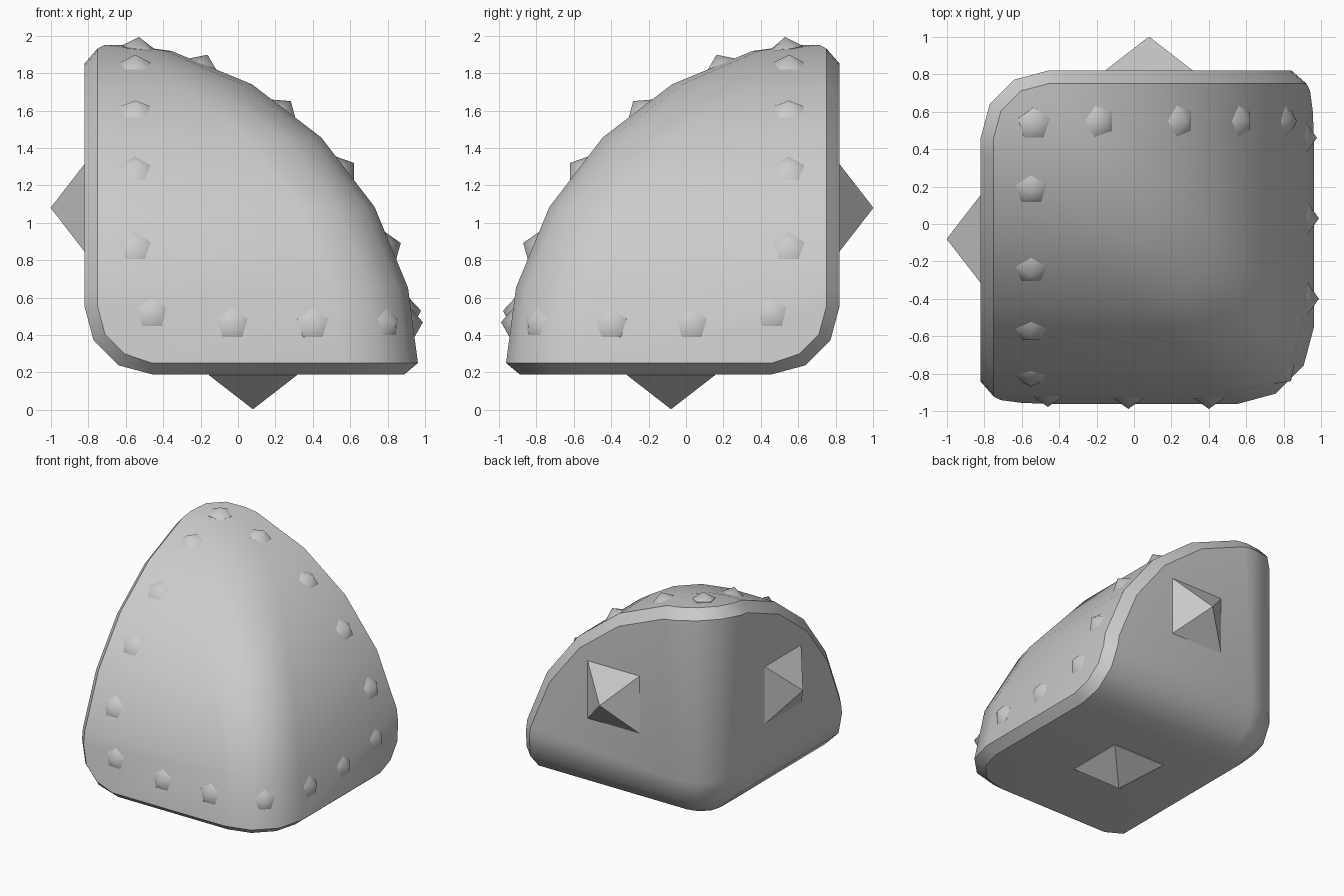
import bpy, bmesh
from math import sin, cos, radians, sqrt
from mathutils import Vector, Matrix

if "Cube" in bpy.data.objects:
    bpy.data.objects.remove(bpy.data.objects["Cube"])

# Local frame: u, v, w run from the flat-faced corner along +x, -y, +z
R, RI = 1.79, 1.71        # arc radius of the curved faces / of the flat outlines
C, CH = 0.36, 0.07        # edge fillet radius, chamfer width
ANG = [radians(a) for a in range(15, 90, 15)]


def world(u, v, w):
    return Vector((u - 0.82, 0.82 - v, w + 0.19))


def chord(rad, t):
    """Reach of the faceted arc within its first 15 degree facet."""
    return rad - 0.1317 * t


def fillet(rad):
    """Quarter round about (C, C), three segments."""
    return [(C - rad * cos(radians(a)), C - rad * sin(radians(a))) for a in (0, 30, 60, 90)]


def finish(bm, name, angle):
    bmesh.ops.recalc_face_normals(bm, faces=bm.faces[:])
    me = bpy.data.meshes.new(name)
    bm.to_mesh(me)
    bm.free()
    ob = bpy.data.objects.new(name, me)
    bpy.context.collection.objects.link(ob)
    if angle:
        me.shade_smooth()
        me.set_sharp_from_angle(angle=radians(angle))
    return ob


# Body: convex solid through its section points
pts = []


def both(u, v, w):
    pts.extend([(u, v, w), (v, u, w)])


# rounded ridge between the two curved faces, level by level
levels = [(chord(R, 0.06), 0.06)] + [(R * cos(a), R * sin(a)) for a in ANG]
for r, w in levels:
    f = min(0.41, 0.5 * r)
    both(r, C if w < 0.1 else CH, w)
    for a in (0, 30, 60, 90):
        pts.append((r - f + f * cos(radians(a)), r - f + f * sin(radians(a)), w))
# bottom outline
for a in (0, 30, 60, 90):
    pts.append((RI - C + C * cos(radians(a)), RI - C + C * sin(radians(a)), 0))
# flat side outlines
for a in ANG:
    both(0, RI * cos(a), RI * sin(a))
# ends of the three rounded edges: flat outline and chamfered rim
for rad, reach in ((C, RI), (C - CH, R)):
    for p, q in fillet(rad):
        both(p, chord(reach, q), q)
        pts.append((p, q, chord(reach, max(p, q))))
# rounded inner corner
for a in (0, 30, 60, 90):
    for b in (0, 30, 60, 90):
        ca, sa, cb, sb = (g(radians(t)) for t in (a, b) for g in (cos, sin))
        pts.append((C - C * ca * cb, C - C * sa * cb, C - C * sb))

bm = bmesh.new()
for p in pts:
    bm.verts.new(world(*p))
bmesh.ops.remove_doubles(bm, verts=bm.verts[:], dist=0.001)
bmesh.ops.convex_hull(bm, input=bm.verts[:])
bmesh.ops.delete(bm, geom=[v for v in bm.verts if not v.link_faces], context='VERTS')
bmesh.ops.dissolve_limit(bm, angle_limit=radians(1), verts=bm.verts[:], edges=bm.edges[:])
finish(bm, "body", 35)


def spike(name, base, n, sides, radius, height, spin, angle):
    """Pointed cone standing on base along n, sunk slightly into the body."""
    n = Vector(n).normalized()
    up = Vector((0, 0, 1)) if abs(n.z) < 0.99 else Vector((0, 1, 0))
    x = up.cross(n).normalized()
    y = n.cross(x)
    m = Matrix((x, y, n)).transposed().to_4x4()
    m.translation = base
    bm = bmesh.new()
    step = radians(360 / sides)
    ring = [Vector((radius * cos(radians(spin) + i * step),
                    radius * sin(radians(spin) + i * step), 0)) for i in range(sides)]
    low = [bm.verts.new(m @ (p - Vector((0, 0, 0.02)))) for p in ring]
    rim = [bm.verts.new(m @ p) for p in ring]
    tip = bm.verts.new(m @ Vector((0, 0, height)))
    bm.faces.new(low)
    for i in range(sides):
        j = (i + 1) % sides
        bm.faces.new((low[i], low[j], rim[j], rim[i]))
        bm.faces.new((rim[i], rim[j], tip))
    finish(bm, name, angle)


# Square pyramids on the three flat faces
for name, base, n in (("left_pyramid", (-0.82, -0.08, 1.08), (-1, 0, 0)),
                      ("back_pyramid", (0.08, 0.82, 1.08), (0, 1, 0)),
                      ("bottom_pyramid", (0.08, -0.08, 0.185), (0, 0, -1))):
    spike(name, Vector(base), n, 4, 0.235 * sqrt(2), 0.182, 45, 0)


# Five-sided studs around the rims of both curved faces
def stud(name, base, n):
    spike(name, base, n, 5, 0.09, 0.057, 90, 45)


columns = [(0.27, w) for w in (1.655, 1.415, 1.095, 0.68)]
rows = [(0.36, 0.33), (0.79, 0.27), (1.22, 0.27)]
for i, (s, w) in enumerate(columns + rows):
    q = sqrt(1.773 ** 2 - w * w)
    stud(f"front_stud_{i}", world(s, q, w), (0, -q, w))
    stud(f"right_stud_{i}", world(q, s, w), (q, 0, w))
stud("top_stud", world(0.285, 0.285, 1.747), (0.1, -0.1, 1))
stud("corner_stud", world(1.62, 1.62, 0.27), (1, -1, 0.22))
